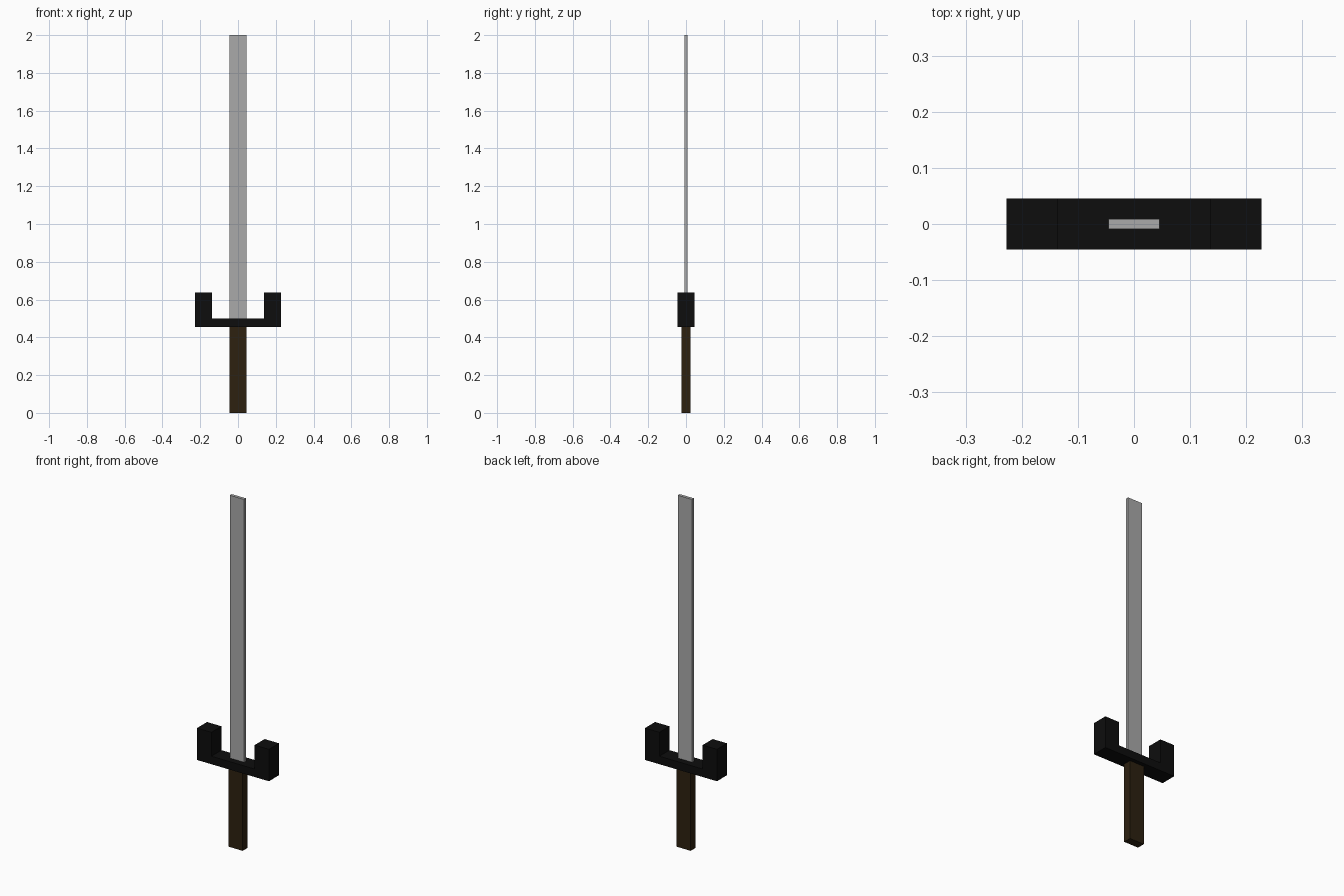
import bpy
import bmesh

cube = bpy.data.objects.get("Cube")
if cube:
    bpy.data.objects.remove(cube, do_unlink=True)

U = 1 / 22  # design unit: the sword is 44 units tall


def material(name, rgb):
    mat = bpy.data.materials.new(name)
    mat.use_nodes = True
    color = (*rgb, 1.0)
    mat.diffuse_color = color
    mat.node_tree.nodes["Principled BSDF"].inputs["Base Color"].default_value = color
    return mat


def extruded(name, profile, depth, mat):
    """Extrude an (x, z) outline along y, centred on y = 0."""
    bm = bmesh.new()
    face = bm.faces.new([bm.verts.new((x * U, -depth * U / 2, z * U)) for x, z in profile])
    result = bmesh.ops.extrude_face_region(bm, geom=[face])
    moved = [v for v in result["geom"] if isinstance(v, bmesh.types.BMVert)]
    bmesh.ops.translate(bm, verts=moved, vec=(0, depth * U, 0))
    bmesh.ops.recalc_face_normals(bm, faces=bm.faces)
    mesh = bpy.data.meshes.new(name)
    bm.to_mesh(mesh)
    bm.free()
    mesh.materials.append(mat)
    obj = bpy.data.objects.new(name, mesh)
    bpy.context.collection.objects.link(obj)
    return obj


def bar(half_width, bottom, top):
    return [(-half_width, bottom), (half_width, bottom), (half_width, top), (-half_width, top)]


steel = material("steel grey", (0.40, 0.40, 0.40))
black = material("guard black", (0.004, 0.004, 0.004))
wood = material("dark brown wood", (0.026, 0.015, 0.005))

# Grip and blade
extruded("grip", bar(1, 0, 10), 1, wood)
extruded("blade", bar(1, 11, 44), 0.38, steel)

# U-shaped guard with upturned ends, mirrored from its right half outline
half = [(5, 10), (5, 14), (3, 14), (3, 11)]
guard = half + [(-x, z) for x, z in reversed(half)]
extruded("guard", guard, 2, black)
